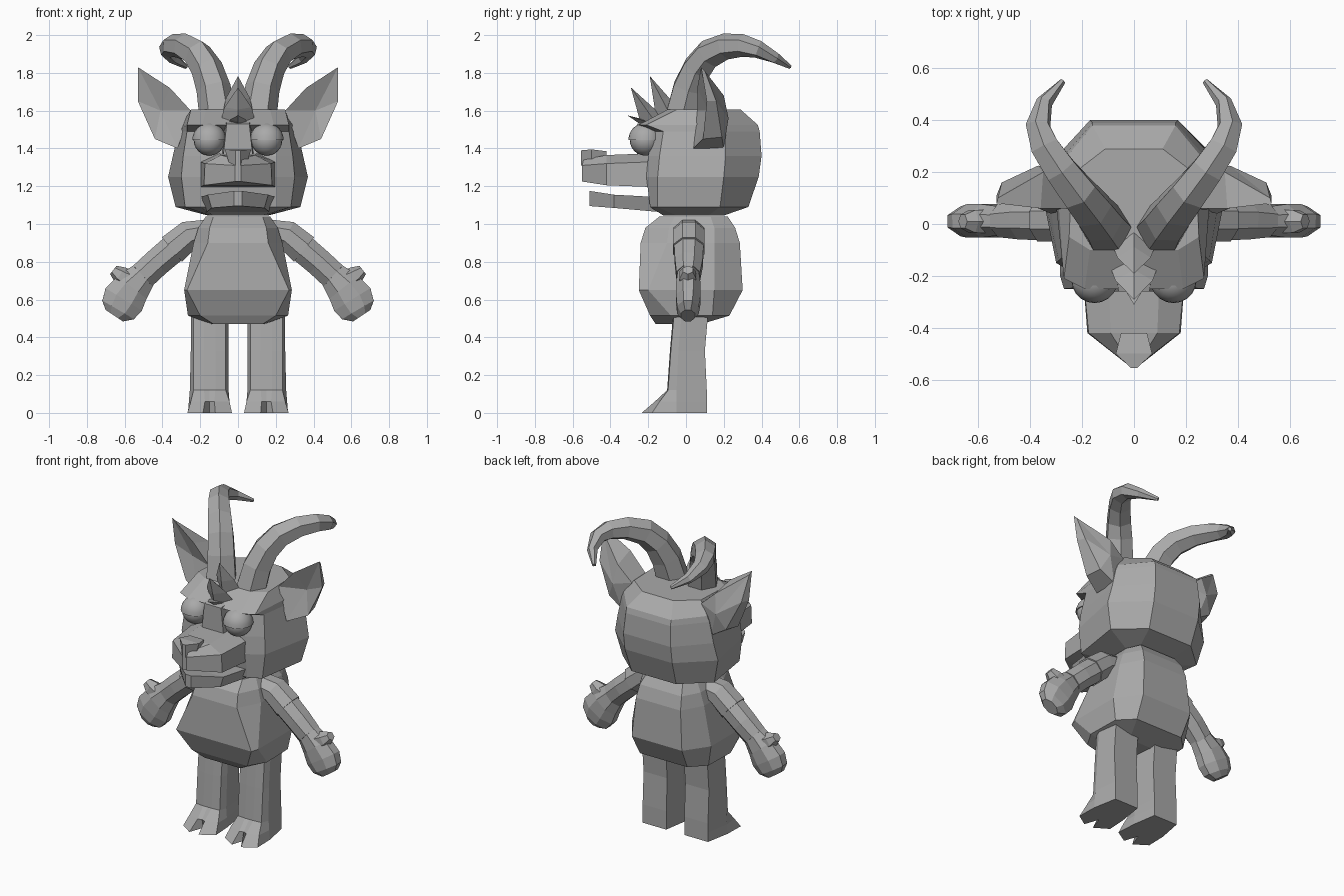
import bpy, bmesh
from math import cos, sin, pi
from mathutils import Vector

cube = bpy.data.objects.get("Cube")
if cube:
    bpy.data.objects.remove(cube, do_unlink=True)

grey = bpy.data.materials.new("plain_grey")
grey.use_nodes = True
grey.diffuse_color = (0.4, 0.4, 0.4, 1)
grey.node_tree.nodes["Principled BSDF"].inputs["Base Color"].default_value = (0.4, 0.4, 0.4, 1)


def finish(name, bm, mirror=False, smooth=None):
    bmesh.ops.recalc_face_normals(bm, faces=bm.faces)
    mesh = bpy.data.meshes.new(name)
    bm.to_mesh(mesh)
    bm.free()
    mesh.materials.append(grey)
    ob = bpy.data.objects.new(name, mesh)
    bpy.context.collection.objects.link(ob)
    if mirror:
        ob.modifiers.new("mirror", 'MIRROR').use_mirror_merge = False
    if smooth:
        bpy.ops.object.select_all(action='DESELECT')
        ob.select_set(True)
        bpy.context.view_layer.objects.active = ob
        bpy.ops.object.shade_smooth_by_angle(angle=smooth)


def skin(bm, loops):
    """Bridge a row of equal vertex loops."""
    n = len(loops[0])
    for a, b in zip(loops, loops[1:]):
        for i in range(n):
            j = (i + 1) % n
            bm.faces.new((a[i], a[j], b[j], b[i]))


def loft(name, rings, mirror=False):
    """Skin a row of equal rings and cap both ends."""
    bm = bmesh.new()
    loops = [[bm.verts.new(p) for p in ring] for ring in rings]
    skin(bm, loops)
    bm.faces.new(loops[0])
    bm.faces.new(loops[-1])
    finish(name, bm, mirror)


def tube(name, path, ref, sides):
    """Sweep an oval along a path of (point, radius along ref, other radius)."""
    pts = [Vector(p) for p, _, _ in path]
    rings = []
    for i, (_, ra, rb) in enumerate(path):
        t = (pts[min(i + 1, len(pts) - 1)] - pts[max(i - 1, 0)]).normalized()
        u = Vector(ref)
        u = (u - t * u.dot(t)).normalized()
        v = t.cross(u)
        angles = [2 * pi * (k + 0.5) / sides for k in range(sides)]
        rings.append([pts[i] + u * cos(a) * ra + v * sin(a) * rb for a in angles])
    loft(name, rings, True)


def octagon(z, *half):
    """Symmetric ring at height z from (x, y) pairs, front to back."""
    return [(x, y, z) for x, y in half] + [(-x, y, z) for x, y in reversed(half)]


def section(y, *half):
    """Symmetric ring at depth y from (x, z) pairs."""
    return [(x, y, z) for x, z in half] + [(-x, y, z) for x, z in reversed(half)]


# Body and head
loft("body", [
    octagon(.47, (.13, -.16), (.14, -.06), (.13, .06), (.1, .08)),
    octagon(.515, (.20, -.19), (.265, -.08), (.26, .14), (.17, .23)),
    octagon(.65, (.27, -.25), (.285, -.2), (.285, .15), (.18, .30)),
    octagon(.90, (.16, -.24), (.235, -.1), (.235, .15), (.16, .285)),
    octagon(.98, (.15, -.215), (.21, -.09), (.21, .15), (.15, .26)),
    octagon(1.04, (.13, -.14), (.17, -.06), (.17, .13), (.13, .22))])
loft("head", [
    octagon(1.045, (.13, -.12), (.15, -.05), (.16, .12), (.12, .2)),
    octagon(1.09, (.2, -.19), (.28, -.15), (.33, .18), (.16, .33)),
    octagon(1.25, (.2, -.21), (.3, -.15), (.37, .2), (.17, .385)),
    octagon(1.36, (.2, -.2), (.29, -.14), (.345, .21), (.17, .40)),
    octagon(1.49, (.2, -.17), (.27, -.12), (.315, .21), (.16, .39)),
    octagon(1.525, (.19, -.25), (.27, -.21), (.30, .21), (.16, .38)),
    octagon(1.605, (.17, -.1), (.25, -.05), (.24, .19), (.11, .29))])

# Face
loft("upper_snout", [
    section(-.16, (.2, 1.195), (.2, 1.33), (.1, 1.375)),
    section(-.42, (.18, 1.205), (.175, 1.32), (.09, 1.365)),
    section(-.55, (.015, 1.225), (.015, 1.31), (.01, 1.34))])
loft("lower_jaw", [
    section(-.1, (.17, 1.06), (.21, 1.14)),
    section(-.38, (.14, 1.085), (.16, 1.155)),
    section(-.51, (.02, 1.095), (.02, 1.175))])
loft("nose", [
    section(-.42, (.035, 1.31), (.05, 1.385)),
    section(-.5, (.045, 1.315), (.07, 1.395)),
    section(-.555, (.012, 1.31), (.012, 1.39))])
loft("nose_bridge", [
    section(-.15, (.09, 1.33), (.07, 1.56)),
    section(-.26, (.08, 1.34), (.06, 1.53))])

# Eyes with a slightly larger upper lid
for name, radius, lid in (("eye", .083, False), ("eyelid", .09, True)):
    bm = bmesh.new()
    bmesh.ops.create_uvsphere(bm, u_segments=20, v_segments=12, radius=radius)
    if lid:
        bmesh.ops.bisect_plane(bm, geom=bm.verts[:] + bm.edges[:] + bm.faces[:],
                               plane_co=(0, 0, 0), plane_no=(0, 0, 1), clear_inner=True)
        bmesh.ops.holes_fill(bm, edges=[e for e in bm.edges if e.is_boundary])
    bmesh.ops.translate(bm, verts=bm.verts, vec=(.152, -.215, 1.445))
    finish(name, bm, True, .7)


# Forelock tufts
def tuft(name, base_y, base_z, width, depth, tip):
    ring = [(0, base_y - depth, base_z - .02), (width, base_y, base_z),
            (0, base_y + depth, base_z), (-width, base_y, base_z)]
    mid = [(x * .8, y * .6 + tip[1] * .4, z * .6 + tip[2] * .4) for x, y, z in ring]
    end = [(x * .02, tip[1] + (y - base_y) * .02, tip[2]) for x, y, z in ring]
    loft(name, [ring, mid, end])


tuft("rear_tuft", -.09, 1.59, .08, .07, (0, -.19, 1.78))
tuft("front_tuft", -.17, 1.55, .09, .07, (0, -.29, 1.72))
tuft("small_tuft", -.2, 1.54, .05, .03, (0, -.31, 1.575))

# Horns
tube("horn", [((.105, -.02, 1.57), .1, .1), ((.13, .015, 1.72), .09, .095),
              ((.165, .06, 1.825), .085, .085), ((.215, .12, 1.9), .078, .08),
              ((.285, .21, 1.94), .07, .07), ((.345, .3, 1.945), .062, .06),
              ((.37, .38, 1.925), .05, .048), ((.345, .47, 1.88), .032, .032),
              ((.275, .55, 1.832), .012, .012)],
     (1, -.6, 0), 6)

# Ears: a thick leaf with a hollow front
bm = bmesh.new()
rim = [bm.verts.new(p) for p in (
    (.53, .08, 1.83), (.53, .11, 1.65), (.44, .09, 1.45), (.32, .04, 1.4),
    (.25, .06, 1.6), (.36, .06, 1.72))]
back = [bm.verts.new(p) for p in (
    (.525, .1, 1.81), (.51, .16, 1.65), (.42, .19, 1.46), (.32, .2, 1.4),
    (.25, .2, 1.59), (.35, .2, 1.68))]
skin(bm, [rim, back])
for ring, centre in ((rim, (.41, .12, 1.6)), (back, (.37, .225, 1.56))):
    apex = bm.verts.new(centre)
    for i, a in enumerate(ring):
        bm.faces.new((a, ring[(i + 1) % len(ring)], apex))
finish("ear", bm, True)

# Arms and hands
across = (0, 1, 0)
tube("upper_arm", [((.15, .015, .965), .085, .065), ((.26, .015, .94), .09, .085),
                   ((.35, .015, .865), .09, .09)], across, 8)
tube("forearm", [((.33, .015, .88), .085, .082), ((.43, .015, .795), .08, .08),
                 ((.505, .012, .725), .068, .08)], across, 8)
tube("hand", [((.5, .012, .73), .06, .08), ((.56, .012, .665), .07, .105),
              ((.605, .012, .6), .07, .122), ((.635, .01, .545), .062, .105),
              ((.655, .01, .515), .04, .06)], across, 8)
tube("thumb", [((.55, .01, .685), .055, .065), ((.625, .01, .73), .05, .048),
               ((.66, .01, .757), .03, .028)], across, 6)

# Legs running into cloven feet, rings starting at the cleft
knee = [(.15, -.085), (.18, -.085), (.235, -.08), (.25, -.04), (.235, .1),
        (.065, .1), (.05, -.04), (.065, -.08), (.12, -.085)]
hip = [(x, y + .02) for x, y in knee]
ankle = [(.15, -.1), (.18, -.1), (.235, -.095), (.255, -.05), (.235, .11),
         (.065, .11), (.05, -.05), (.065, -.095), (.12, -.1)]
toes = [(.15, -.155), (.175, -.165), (.25, -.14), (.26, -.05), (.235, .11),
        (.065, .11), (.045, -.05), (.045, -.14), (.125, -.165)]
sole = [(.152, -.14), (.185, -.235), (.268, -.18), (.265, -.05), (.235, .11),
        (.065, .11), (.04, -.05), (.032, -.18), (.12, -.235)]
loft("leg", [[(x, y, z) for x, y in ring] for z, ring in
             ((.56, hip), (.33, knee), (.12, ankle), (.06, toes), (0, sole))], True)
